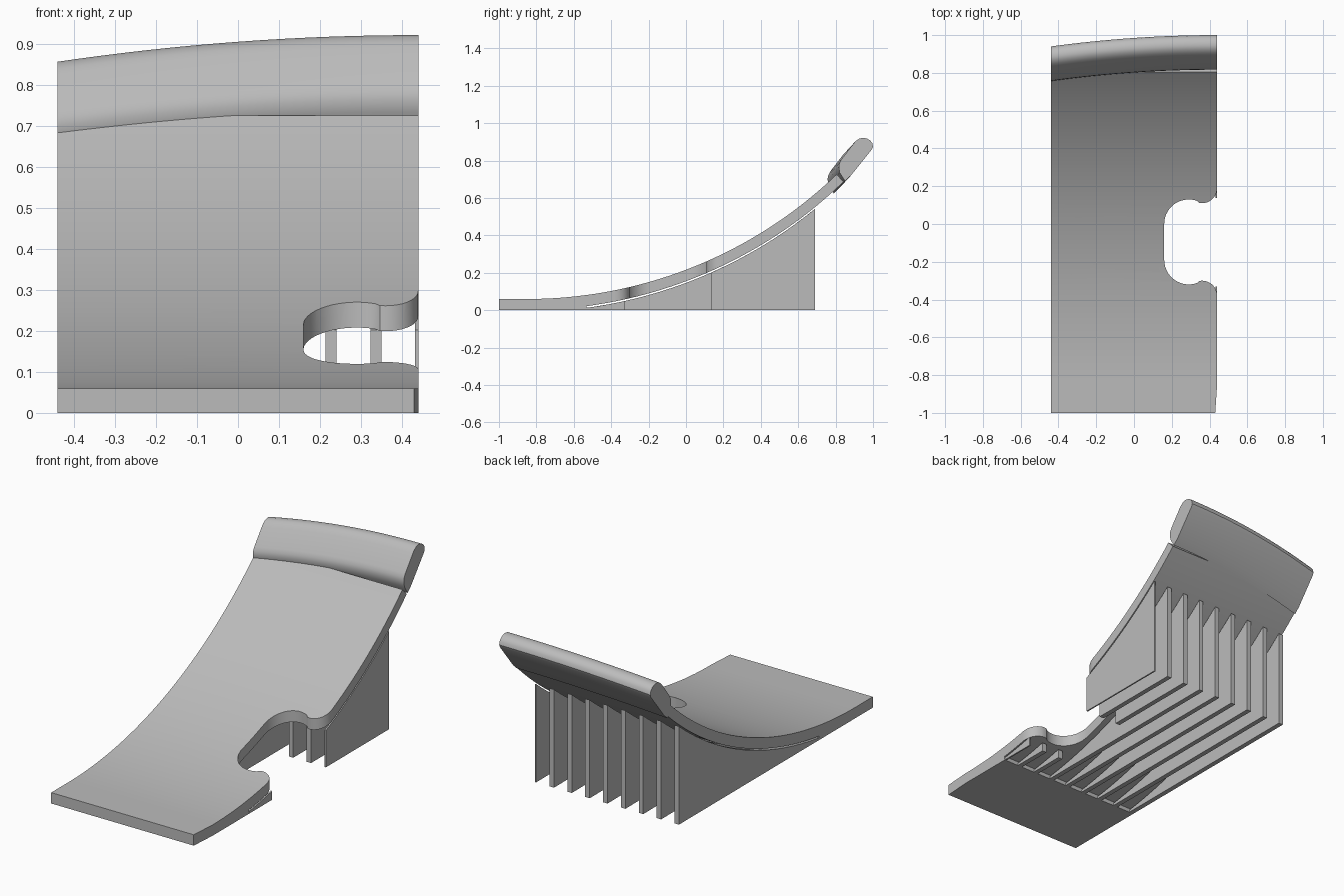
import bpy, bmesh
from math import sin, cos, radians, sqrt

cube = bpy.data.objects.get("Cube")
if cube:
    bpy.data.objects.remove(cube, do_unlink=True)

grey = bpy.data.materials.new("plain_grey")
grey.use_nodes = True
grey.diffuse_color = (0.5, 0.5, 0.5, 1)
grey.node_tree.nodes["Principled BSDF"].inputs["Base Color"].default_value = (0.5, 0.5, 0.5, 1)

HALF = 0.44            # half width
R, Y0, ZC = 2.39, -0.85, 2.45   # main curve radius and centre
RIB_START, RIB_END = -0.53, 0.69


def loft(name, rings):
    """Closed solid through rings of equal point count."""
    bm = bmesh.new()
    loops = [[bm.verts.new(p) for p in ring] for ring in rings]
    n = len(loops[0])
    for a, b in zip(loops, loops[1:]):
        for i in range(n):
            j = (i + 1) % n
            bm.faces.new((a[i], a[j], b[j], b[i]))
    bm.faces.new(loops[0])
    bm.faces.new(loops[-1])
    bmesh.ops.recalc_face_normals(bm, faces=bm.faces)
    me = bpy.data.meshes.new(name)
    bm.to_mesh(me)
    bm.free()
    me.materials.append(grey)
    ob = bpy.data.objects.new(name, me)
    bpy.context.collection.objects.link(ob)
    return ob


def across(name, profile, x0, x1):
    """Side profile (y, z) extruded along x."""
    return loft(name, [[(x, y, z) for y, z in profile] for x in (x0, x1)])


def activate(ob):
    bpy.ops.object.select_all(action='DESELECT')
    ob.select_set(True)
    bpy.context.view_layer.objects.active = ob


def smooth(ob):
    activate(ob)
    bpy.ops.object.shade_smooth_by_angle(angle=radians(30))


def arc_point(a, r):
    return (Y0 + r * sin(a), ZC - r * cos(a))


def under(y):
    """Height of the plate underside."""
    a = (y - Y0) / R
    r = R + 0.06 - 0.008 * a
    return ZC - sqrt(r * r - (y - Y0) ** 2)


# Curved plate
A_END, STEPS = 0.765, 40
A_RIB = (RIB_START - Y0) / (R + 0.06)
top = [arc_point(A_END * i / STEPS, R) for i in range(STEPS + 1)]
bottom = []
for i in range(STEPS + 1):
    a = A_RIB + (A_END - A_RIB) * i / STEPS
    bottom.append(arc_point(a, R + 0.06 - 0.008 * a))
profile = [(-1, 0), (Y0, 0), (RIB_START, 0)] + bottom + top[::-1] + [(-1, 0.06)]
plate = across("curved_plate", profile, -HALF, HALF)
for v in plate.data.vertices:      # slight taper at the front corner
    if v.co.x > 0 and v.co.y < -0.99:
        v.co.x = 0.43

# Side notch with flared mouth
NOTCH_MID = -0.095
half = []
for i in range(15):
    t = radians(180 - 110 * i / 14)
    half.append((0.29 + 0.13 * cos(t), 0.13 * sin(t)))
for i in range(1, 12):
    t = radians(250 + 110 * i / 11)
    half.append((0.36 + 0.08 * cos(t), 0.19 + 0.08 * sin(t)))
half.append((0.6, 0.19))
outline = half + [(x, 2 * NOTCH_MID - y) for x, y in reversed(half)]
cutter = loft("notch_cutter", [[(x, y, z) for x, y in outline] for z in (-0.5, 1)])
cutter.hide_render = True
mod = plate.modifiers.new("notch", 'BOOLEAN')
mod.operation = 'DIFFERENCE'
mod.solver = 'EXACT'
mod.object = cutter
activate(plate)
bpy.ops.object.modifier_apply(modifier=mod.name)
bpy.data.objects.remove(cutter, do_unlink=True)
smooth(plate)

# Thick rounded lip, sliding down the slope toward one side
lip_profile = [(0.822, 0.735), (0.817, 0.765), (0.820, 0.785), (0.83, 0.805),
               (0.895, 0.89), (0.907, 0.904), (0.925, 0.917), (0.945, 0.922),
               (0.967, 0.918), (0.985, 0.908), (0.996, 0.893), (1.0, 0.875),
               (0.994, 0.86), (0.88, 0.718), (0.85, 0.69)]
rings = []
for i in range(17):
    x = -HALF + 2 * HALF * i / 16
    s = ((HALF - x) / (2 * HALF)) ** 2
    rings.append([(x, y - 0.06 * s, z - 0.065 * s) for y, z in lip_profile])
smooth(loft("top_lip", rings))

# Support ribs, split where they cross the notch
def rib(name, x0, x1, y0, y1):
    n = 24
    ys = [y0 + (y1 - y0) * i / n for i in range(n + 1)]
    crest = [(y, under(y) - 0.009) for y in reversed(ys)]
    across(name, [(y0, 0), (y1, 0)] + crest, x0, x1)


for k in range(9):
    x0 = -HALF + 0.109 * k
    x1 = min(x0 + 0.027, HALF)
    if x0 > 0.16:
        rib(f"front_rib_{k + 1}", x0, x1, RIB_START, -0.33)
        rib(f"rear_rib_{k + 1}", x0, x1, 0.137, RIB_END)
    else:
        rib(f"support_rib_{k + 1}", x0, x1, RIB_START, RIB_END)
